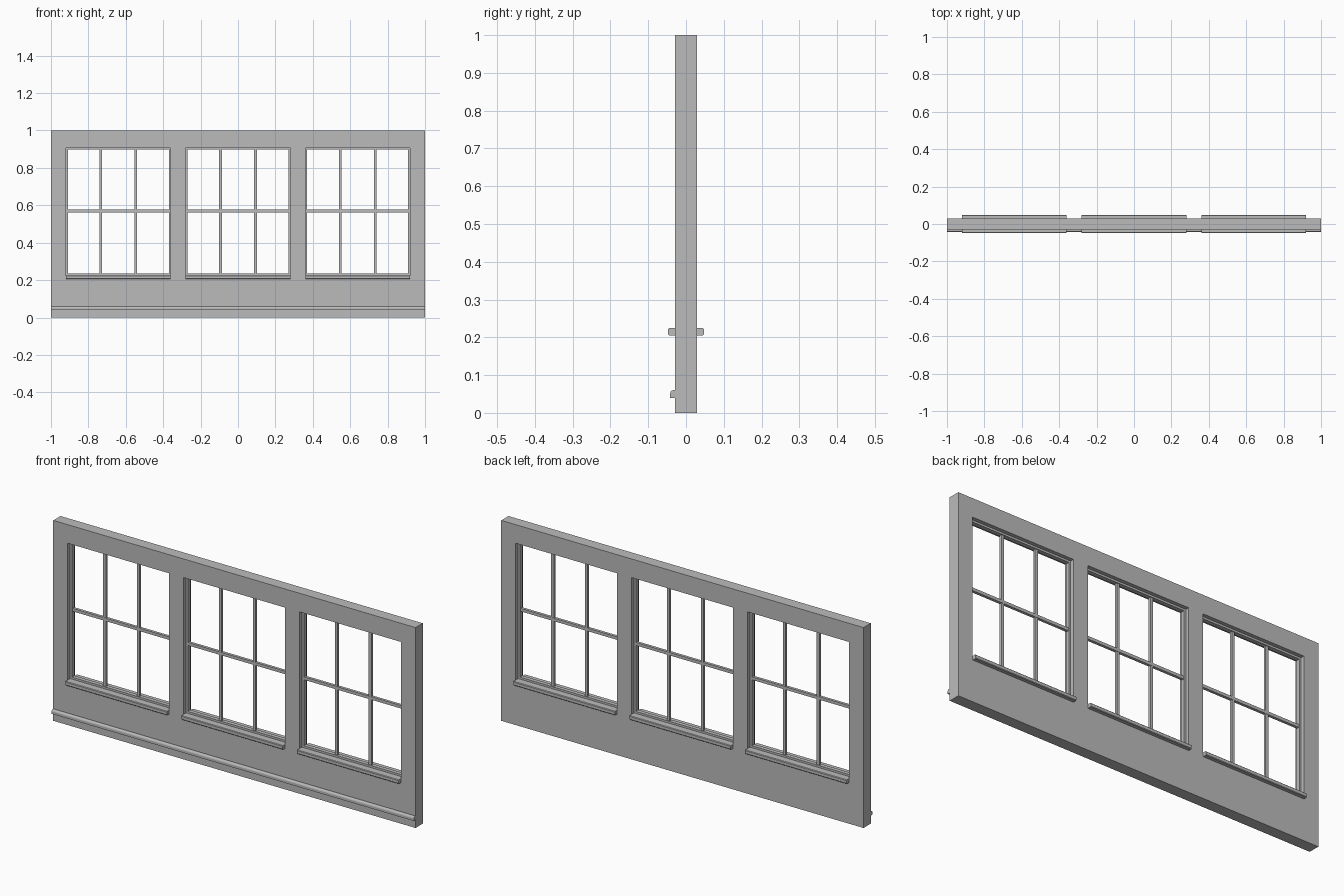
import bpy
import bmesh

cube = bpy.data.objects.get("Cube")
if cube:
    bpy.data.objects.remove(cube, do_unlink=True)

grey = bpy.data.materials.new("plain grey")
grey.use_nodes = True
COLOUR = (0.5, 0.5, 0.5, 1)
grey.diffuse_color = COLOUR
grey.node_tree.nodes["Principled BSDF"].inputs["Base Color"].default_value = COLOUR

WALL = 0.0285       # half the wall depth
SILL = 0.0475       # half the sill depth
HALF = 0.28         # half the opening width
LOW, SILL_TOP, HIGH = 0.205, 0.225, 0.907
FRAME = 0.01        # visible frame width
BAR = 0.0075        # half the glazing bar width
CENTRES = {"right": -0.64, "middle": 0, "left": 0.64}


def finish(name, bm):
    mesh = bpy.data.meshes.new(name)
    bmesh.ops.recalc_face_normals(bm, faces=bm.faces)
    bm.to_mesh(mesh)
    bm.free()
    mesh.materials.append(grey)
    obj = bpy.data.objects.new(name, mesh)
    bpy.context.collection.objects.link(obj)
    return obj


def add_box(bm, x0, x1, y0, y1, z0, z1):
    verts = bmesh.ops.create_cube(bm, size=1)["verts"]
    for v in verts:
        v.co.x = x1 if v.co.x > 0 else x0
        v.co.y = y1 if v.co.y > 0 else y0
        v.co.z = z1 if v.co.z > 0 else z0


def box(name, *bounds):
    bm = bmesh.new()
    add_box(bm, *bounds)
    return finish(name, bm)


def prism(name, outline, x0, x1):
    # Sweep a (y, z) outline along x
    bm = bmesh.new()
    face = bm.faces.new([bm.verts.new((x0, y, z)) for y, z in outline])
    result = bmesh.ops.extrude_face_region(bm, geom=[face])
    for item in result["geom"]:
        if isinstance(item, bmesh.types.BMVert):
            item.co.x = x1
    return finish(name, bm)


# Wall with three openings
wall = box("wall", -1, 1, -WALL, WALL, 0, 1)
bm = bmesh.new()
for cx in CENTRES.values():
    add_box(bm, cx - HALF, cx + HALF, -0.1, 0.1, LOW, HIGH)
cutter = finish("opening_cutter", bm)
cutter.hide_render = True
cut = wall.modifiers.new("openings", 'BOOLEAN')
cut.operation = 'DIFFERENCE'
cut.solver = 'EXACT'
cut.object = cutter
bpy.context.view_layer.objects.active = wall
bpy.ops.object.modifier_apply(modifier=cut.name)
bpy.data.objects.remove(cutter, do_unlink=True)

for side, cx in CENTRES.items():
    x0, x1 = cx - HALF, cx + HALF

    # Sill running through the wall, with softened long edges
    c = 0.003
    outline = [(-SILL, LOW + c), (-SILL + c, LOW), (SILL - c, LOW), (SILL, LOW + c),
               (SILL, SILL_TOP - c), (SILL - c, SILL_TOP),
               (-SILL + c, SILL_TOP), (-SILL, SILL_TOP - c)]
    prism(side + "_sill", outline, x0, x1)

    # Frame ring lining the opening
    bm = bmesh.new()
    top, bottom = HIGH - FRAME, SILL_TOP + FRAME
    add_box(bm, x0, x0 + FRAME, -FRAME, FRAME, bottom, top)
    add_box(bm, x1 - FRAME, x1, -FRAME, FRAME, bottom, top)
    add_box(bm, x0, x1, -FRAME, FRAME, top, HIGH)
    add_box(bm, x0, x1, -FRAME, FRAME, SILL_TOP, bottom)
    finish(side + "_frame", bm)

    # Glazing bars
    bm = bmesh.new()
    for offset in (-HALF / 3, HALF / 3):
        x = cx + offset
        add_box(bm, x - BAR, x + BAR, -0.006, 0.006, bottom, top)
    add_box(bm, x0 + FRAME, x1 - FRAME, -0.007, 0.007, 0.57 - BAR, 0.57 + BAR)
    finish(side + "_glazing_bars", bm)

# Base moulding along the front, rounded on its upper edge
prism("base_moulding", [(-WALL, 0.04), (-0.042, 0.04), (-0.042, 0.052), (-0.0405, 0.056),
                        (-0.0375, 0.059), (-0.034, 0.06), (-WALL, 0.06)], -1, 1)
